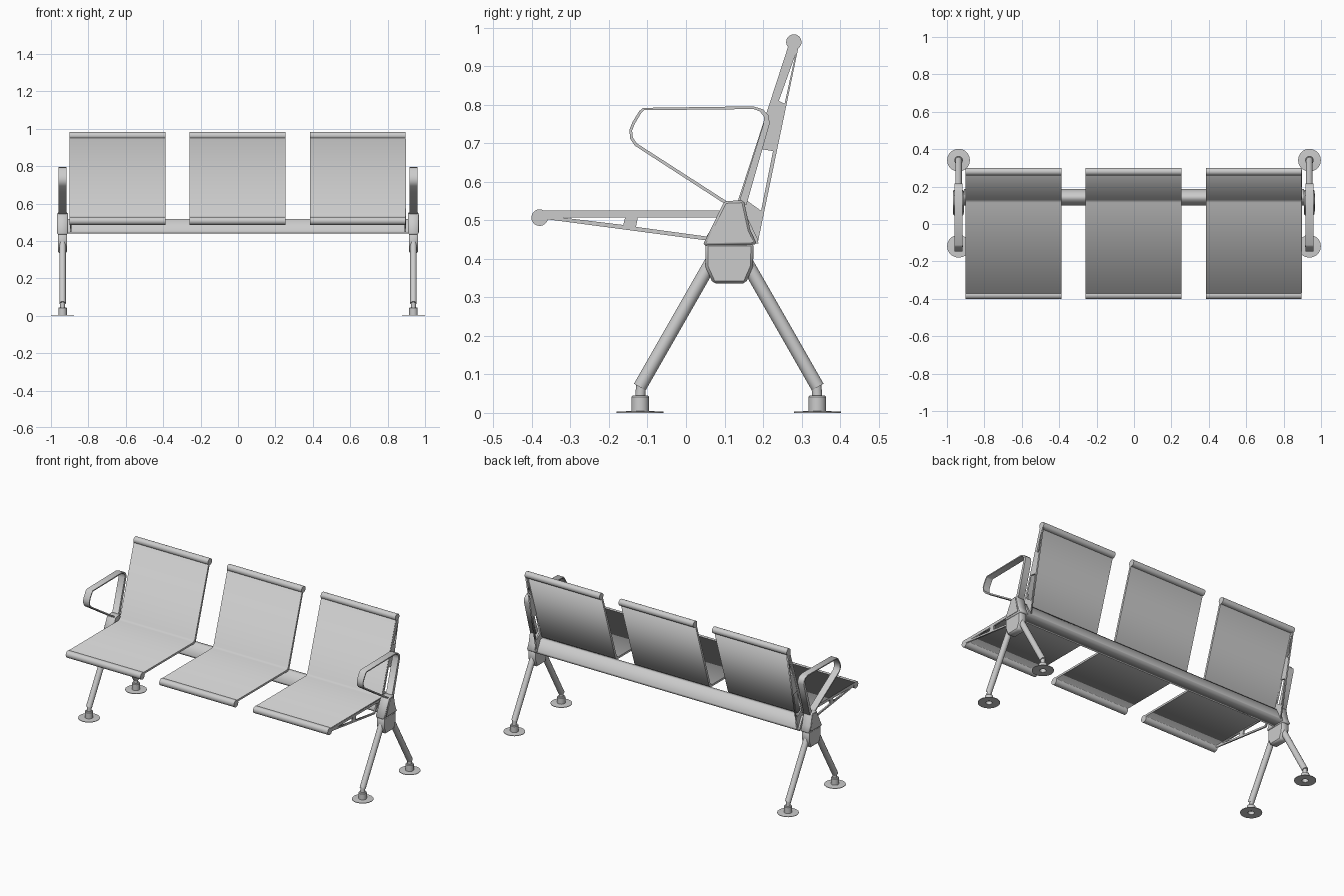
import bpy, bmesh, math
from mathutils import Vector, Matrix

if "Cube" in bpy.data.objects:
    bpy.data.objects.remove(bpy.data.objects["Cube"])


def add(name, bm, smooth=False):
    bmesh.ops.recalc_face_normals(bm, faces=bm.faces[:])
    me = bpy.data.meshes.new(name)
    bm.to_mesh(me)
    bm.free()
    ob = bpy.data.objects.new(name, me)
    bpy.context.collection.objects.link(ob)
    if smooth:
        bpy.context.view_layer.objects.active = ob
        bpy.ops.object.select_all(action='DESELECT')
        ob.select_set(True)
        bpy.ops.object.shade_smooth_by_angle(angle=math.radians(35))
    return ob


def plate(name, loops, xa, xb, bevel=0):
    """Side profile in (y, z), with optional hole loops, extruded from xa to xb."""
    cu = bpy.data.curves.new(name + "_profile", 'CURVE')
    cu.dimensions, cu.fill_mode = '2D', 'BOTH'
    cu.extrude = abs(xb - xa) / 2
    for loop in loops:
        sp = cu.splines.new('POLY')
        sp.points.add(len(loop) - 1)
        for p, (y, z) in zip(sp.points, loop):
            p.co = (y, z, 0, 1)
        sp.use_cyclic_u = True
    tmp = bpy.data.objects.new(name + "_tmp", cu)
    bpy.context.collection.objects.link(tmp)
    me = bpy.data.meshes.new_from_object(tmp.evaluated_get(bpy.context.evaluated_depsgraph_get()))
    bm = bmesh.new()
    bm.from_mesh(me)
    bpy.data.objects.remove(tmp)
    bpy.data.curves.remove(cu)
    bpy.data.meshes.remove(me)
    bmesh.ops.remove_doubles(bm, verts=bm.verts[:], dist=1e-5)
    if len(loops) == 1:
        bmesh.ops.dissolve_limit(bm, angle_limit=0.02, verts=bm.verts[:], edges=bm.edges[:])
    for v in bm.verts:
        y, z, x = v.co
        v.co = (x + (xa + xb) / 2, y, z)
    ob = add(name, bm)
    if bevel:
        m = ob.modifiers.new("bevel", 'BEVEL')
        m.width, m.segments = bevel, 1
    return ob


def rod(name, a, b, r, sides=20):
    a, b = Vector(a), Vector(b)
    d = b - a
    bm = bmesh.new()
    bmesh.ops.create_cone(bm, cap_ends=True, segments=sides, radius1=r, radius2=r, depth=d.length,
                          matrix=Matrix.Translation((a + b) / 2) @ d.to_track_quat('Z', 'Y').to_matrix().to_4x4())
    return add(name, bm, True)


def lathe(name, profile, x, y, sides=20):
    bm = bmesh.new()
    vs = [bm.verts.new((r, 0, z)) for r, z in profile]
    es = [bm.edges.new(p) for p in zip(vs, vs[1:])]
    bmesh.ops.spin(bm, geom=vs + es, cent=(0, 0, 0), axis=(0, 0, 1), angle=2 * math.pi, steps=sides)
    bmesh.ops.remove_doubles(bm, verts=bm.verts[:], dist=1e-5)
    bmesh.ops.translate(bm, verts=bm.verts[:], vec=(x, y, 0))
    return add(name, bm, True)


# Side profiles (y, z)
SHEET = [(-0.38, 0.526), (0.115, 0.526), (0.13, 0.536), (0.267, 0.957),
         (0.279, 0.953), (0.142, 0.525), (0.125, 0.514), (-0.38, 0.514)]
SEAT_BRACKET = [[(-0.37, 0.522), (0.11, 0.522), (0.06, 0.447), (-0.37, 0.504)],
                [(-0.32, 0.507), (-0.158, 0.508), (-0.163, 0.488)],
                [(-0.125, 0.508), (0.085, 0.508), (0.053, 0.458), (-0.13, 0.483)]]
BACK_BRACKET = [[(0.132, 0.535), (0.266, 0.945), (0.291, 0.945), (0.187, 0.445), (0.15, 0.48)],
                [(0.284, 0.93), (0.241, 0.81), (0.256, 0.803)],
                [(0.193, 0.685), (0.226, 0.68), (0.195, 0.525), (0.153, 0.555)]]
ARM = [[(0.105, 0.54), (-0.133, 0.694), (-0.145, 0.712), (-0.147, 0.735), (-0.139, 0.755),
        (-0.122, 0.783), (-0.112, 0.792), (0.175, 0.796), (0.2, 0.788), (0.215, 0.772),
        (0.217, 0.75), (0.157, 0.54)],
       [(0.108, 0.548), (-0.128, 0.7), (-0.138, 0.715), (-0.14, 0.733), (-0.133, 0.751),
        (-0.116, 0.779), (-0.109, 0.786), (0.175, 0.789), (0.192, 0.783), (0.203, 0.768),
        (0.201, 0.75), (0.138, 0.548)]]
HUB_TOP = [(0.043, 0.435), (0.1, 0.55), (0.15, 0.552), (0.167, 0.475), (0.185, 0.437)]
HUB_PANEL = [(0.068, 0.445), (0.108, 0.54), (0.142, 0.541), (0.155, 0.475), (0.163, 0.445)]
HUB_LOW = [(0.05, 0.44), (0.176, 0.44), (0.174, 0.38), (0.155, 0.336), (0.07, 0.336), (0.05, 0.38)]
BEAM = [(0.1, 0.44), (0.188, 0.44), (0.186, 0.452), (0.155, 0.516), (0.128, 0.516), (0.1, 0.452)]
FOOT = [(0, 0.02), (0.018, 0.02), (0.018, 0), (0.061, 0), (0.061, 0.003), (0.023, 0.005),
        (0.023, 0.041), (0.02, 0.045), (0, 0.045)]

# Cross beam carrying the seats
plate("beam", [BEAM], -0.91, 0.91)

# Three seats: bent sheet plus rolled front and top edges
for label, cx in (("left", -0.644), ("middle", -0.003), ("right", 0.64)):
    a, b = cx - 0.256, cx + 0.256
    plate(label + "_seat_and_back", [SHEET], a, b)
    rod(label + "_seat_front_roll", (a, -0.38, 0.507), (b, -0.38, 0.507), 0.0215)
    rod(label + "_back_top_roll", (a, 0.28, 0.963), (b, 0.28, 0.963), 0.02)

# End assemblies: brackets, hub, armrest, legs and feet
for label, s in (("left", -1), ("right", 1)):
    cx = s * 0.938
    plate(label + "_seat_bracket", SEAT_BRACKET, s * 0.889, s * 0.898)
    plate(label + "_back_bracket", BACK_BRACKET, s * 0.889, s * 0.898)
    plate(label + "_armrest", ARM, cx - 0.021, cx + 0.021)
    plate(label + "_hub_upper", [HUB_TOP], cx - 0.03, cx + 0.028, 0.006)
    plate(label + "_hub_panel", [HUB_PANEL], cx, cx + s * 0.031)
    plate(label + "_hub_lower", [HUB_LOW], cx - 0.025, cx + 0.025, 0.007)
    for pos, d in (("front", -1), ("back", 1)):
        fy = 0.111 + d * 0.23
        rod(f"{label}_{pos}_leg", (cx, 0.111 + d * 0.035, 0.41), (cx, fy + d * 0.001, 0.067), 0.0175)
        rod(f"{label}_{pos}_ankle", (cx, fy, 0.04), (cx, fy - d * 0.003, 0.08), 0.013)
        lathe(f"{label}_{pos}_foot", FOOT, cx, fy)
